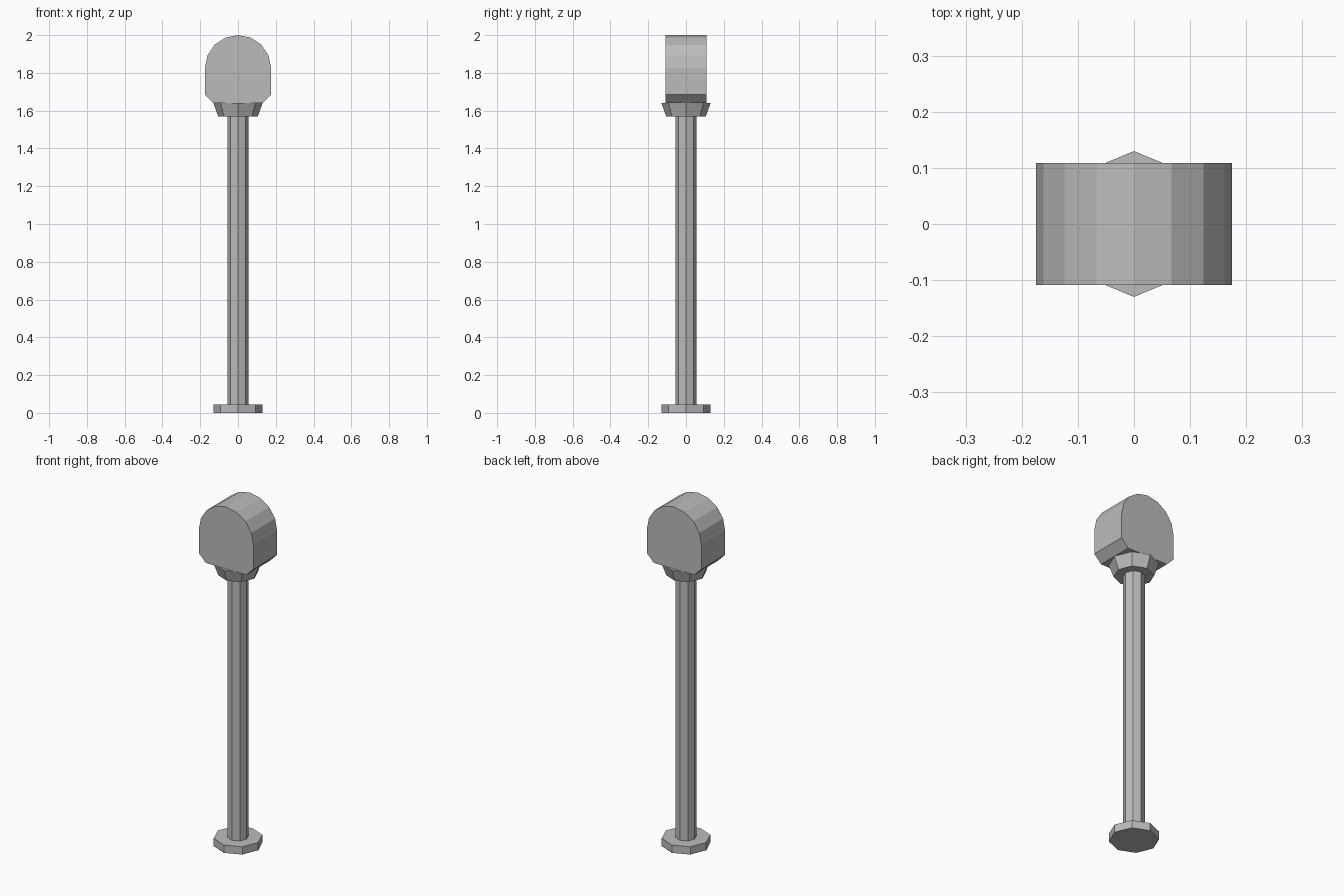
import bpy
import bmesh
from math import cos, sin, pi

cube = bpy.data.objects.get("Cube")
if cube:
    bpy.data.objects.remove(cube, do_unlink=True)

gray = bpy.data.materials.new("plain_gray")
gray.use_nodes = True
color = (0.5, 0.5, 0.5, 1)
gray.diffuse_color = color
gray.node_tree.nodes["Principled BSDF"].inputs["Base Color"].default_value = color


def finish(name, bm):
    bmesh.ops.recalc_face_normals(bm, faces=bm.faces)
    mesh = bpy.data.meshes.new(name)
    bm.to_mesh(mesh)
    bm.free()
    mesh.materials.append(gray)
    obj = bpy.data.objects.new(name, mesh)
    bpy.context.collection.objects.link(obj)
    return obj


def octagon(name, r_bottom, r_top, z0, z1):
    """Eight-sided cone section with corners on the axes."""
    bm = bmesh.new()
    rings = [[bm.verts.new((r * cos(i * pi / 4), r * sin(i * pi / 4), z)) for i in range(8)]
             for r, z in ((r_bottom, z0), (r_top, z1))]
    bm.faces.new(rings[0])
    bm.faces.new(rings[1])
    for i in range(8):
        j = (i + 1) % 8
        bm.faces.new((rings[0][i], rings[0][j], rings[1][j], rings[1][i]))
    return finish(name, bm)


# Foot, post and flared collar
octagon("base_plate", 0.13, 0.13, 0, 0.045)
octagon("post", 0.056, 0.056, 0.045, 1.57)
octagon("collar", 0.105, 0.13, 1.57, 1.64)

# Arched head: half-round top, straight sides, chamfered lower corners
radius, half_depth, arch_z = 0.175, 0.109, 1.825
profile = [(radius * cos(i * pi / 8), arch_z + radius * sin(i * pi / 8)) for i in range(9)]
profile += [(-radius, 1.685), (-0.13, 1.64), (0.13, 1.64), (radius, 1.685)]
bm = bmesh.new()
face = bm.faces.new([bm.verts.new((x, -half_depth, z)) for x, z in profile])
extruded = bmesh.ops.extrude_face_region(bm, geom=[face], use_keep_orig=True)
moved = [v for v in extruded["geom"] if isinstance(v, bmesh.types.BMVert)]
bmesh.ops.translate(bm, verts=moved, vec=(0, 2 * half_depth, 0))
finish("head", bm)
